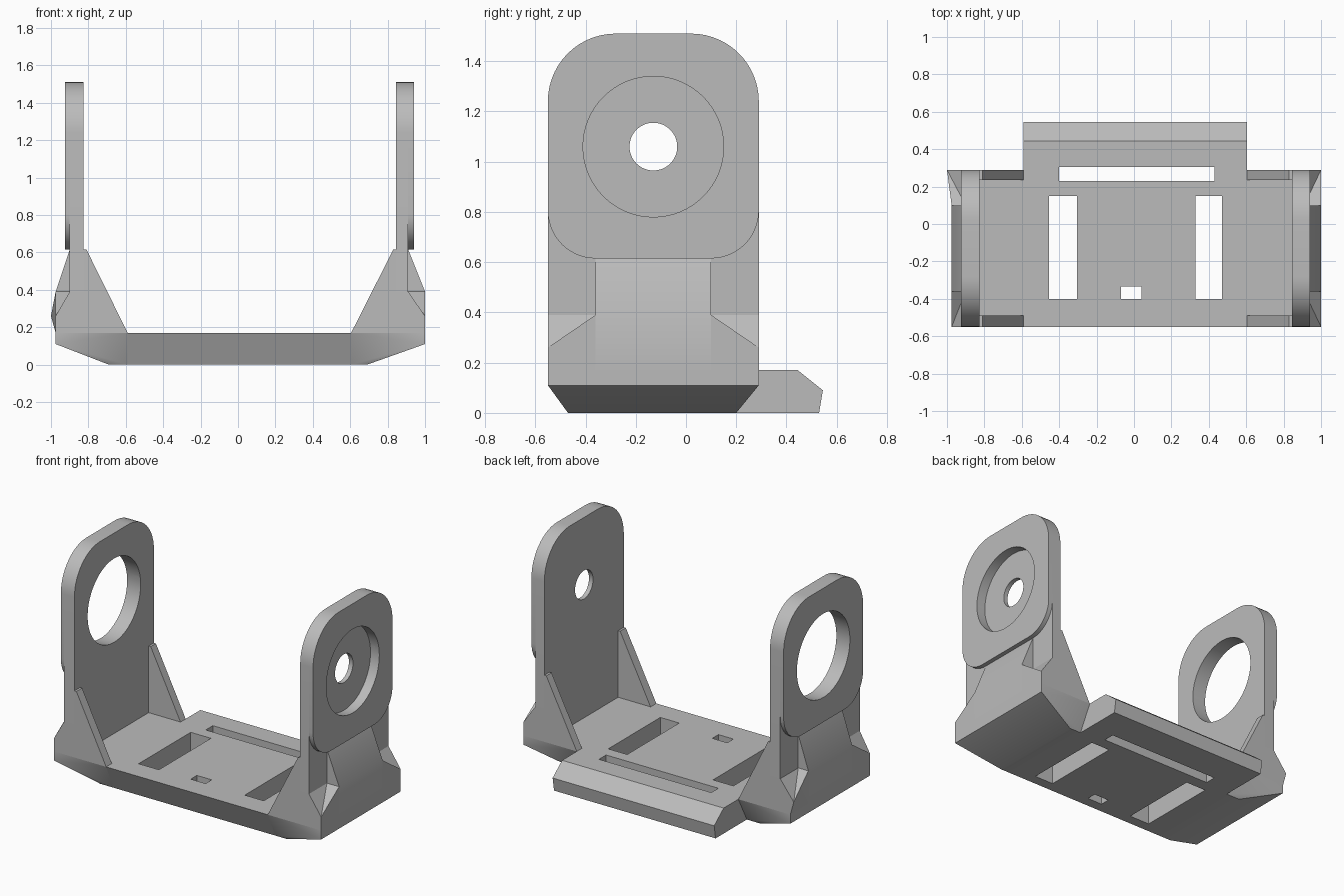
import bpy, bmesh, math
from mathutils import Matrix, Vector

cube = bpy.data.objects.get("Cube")
if cube:
    bpy.data.objects.remove(cube, do_unlink=True)

grey = bpy.data.materials.new("plain grey")
grey.use_nodes = True
grey.diffuse_color = (0.5, 0.5, 0.5, 1)
grey.node_tree.nodes["Principled BSDF"].inputs["Base Color"].default_value = (0.5, 0.5, 0.5, 1)

FRONT, BACK = -0.55, 0.29        # depth of the side walls
FLOOR, SHELF, TOP = 0.17, 0.615, 1.51
MID_Y = (-0.36, 0.10)            # extent of the middle buttress
HOLE_Y, HOLE_Z = -0.13, 1.06


def finish(bm, name):
    bmesh.ops.recalc_face_normals(bm, faces=bm.faces)
    mesh = bpy.data.meshes.new(name)
    bm.to_mesh(mesh)
    bm.free()
    mesh.materials.append(grey)
    ob = bpy.data.objects.new(name, mesh)
    bpy.context.collection.objects.link(ob)
    return ob


def hull(name, points):
    bm = bmesh.new()
    for p in points:
        bm.verts.new(p)
    bmesh.ops.convex_hull(bm, input=bm.verts)
    bmesh.ops.delete(bm, geom=[v for v in bm.verts if not v.link_faces], context='VERTS')
    bmesh.ops.dissolve_limit(bm, angle_limit=0.01, verts=bm.verts, edges=bm.edges)
    return finish(bm, name)


def prism_x(name, profile, x0, x1):
    """Extrude a (y, z) profile along x."""
    bm = bmesh.new()
    face = bm.faces.new([bm.verts.new((x0, y, z)) for y, z in profile])
    out = bmesh.ops.extrude_face_region(bm, geom=[face])
    verts = [v for v in out["geom"] if isinstance(v, bmesh.types.BMVert)]
    bmesh.ops.translate(bm, vec=(x1 - x0, 0, 0), verts=verts)
    return finish(bm, name)


def box(name, x0, x1, y0, y1, z0, z1):
    return prism_x(name, [(y0, z0), (y1, z0), (y1, z1), (y0, z1)], x0, x1)


def cylinder_x(name, radius, x0, x1):
    bm = bmesh.new()
    bmesh.ops.create_cone(bm, cap_ends=True, segments=64, radius1=radius, radius2=radius,
                          depth=abs(x1 - x0))
    place = Matrix.Translation(((x0 + x1) / 2, HOLE_Y, HOLE_Z)) @ Matrix.Rotation(math.pi / 2, 4, 'Y')
    bmesh.ops.transform(bm, matrix=place, verts=bm.verts)
    return finish(bm, name)


def cut(ob, cutters):
    bpy.context.view_layer.objects.active = ob
    for c in cutters:
        mod = ob.modifiers.new("cut", 'BOOLEAN')
        mod.operation, mod.solver, mod.object = 'DIFFERENCE', 'EXACT', c
        bpy.ops.object.modifier_apply(modifier=mod.name)
        bpy.data.objects.remove(c, do_unlink=True)


def rounded(z0, z1, r_low, r_top, steps=14):
    """Rounded (y, z) outline of a side plate; a zero radius keeps the corner."""
    corners = [(BACK, z0, -1, 1, r_low, -90), (BACK, z1, -1, -1, r_top, 0),
               (FRONT, z1, 1, -1, r_top, 90), (FRONT, z0, 1, 1, r_low, 180)]
    pts = []
    for y, z, sy, sz, r, start in corners:
        for i in range(steps + 1 if r else 1):
            a = math.radians(start + 90 * i / steps)
            pts.append((y + sy * r + r * math.cos(a), z + sz * r + r * math.sin(a)))
    return pts


# Floor with back tongue and its slots
floor = prism_x("floor_plate", [(FRONT, FLOOR), (-0.47, 0), (0.53, 0), (0.545, 0.09), (0.445, FLOOR)],
                -0.59, 0.605)
slots = [(-0.455, -0.305, -0.40, 0.15), (0.33, 0.47, -0.40, 0.15),
         (-0.40, 0.43, 0.23, 0.305), (-0.07, 0.04, -0.40, -0.335)]
cut(floor, [box("slot_cutter", *s, -0.1, 0.3) for s in slots])

# Each side: sign, foot, inner wall, wall outside, pad outside, block outside, back corner
sides = [("left", 1, 0.605, 0.845, 0.91, 0.94, 1.0, 1.0),
         ("right", -1, 0.59, 0.825, 0.90, 0.925, 0.975, 1.0)]

for side, s, foot, inner, wall, pad, out, back_out in sides:
    def part(name, points):
        return hull(side + "_" + name, [(s * x, y, z) for x, y, z in points])

    # Chamfered end of the base
    points = []
    for y, y_low in ((FRONT, -0.47), (BACK, 0.20)):
        points += [(foot, y, FLOOR), (foot, y_low, 0), (0.69, y_low, 0),
                   (out, y, 0.11), (out, y, FLOOR)]
    part("base_end", points)

    # Middle buttress with a sloped shoulder
    part("buttress", [(x, y, z) for y in MID_Y for x, z in
                      ((inner, FLOOR), (out, FLOOR), (out, 0.39), (wall, SHELF), (inner, SHELF))])

    # Corner blocks, each split along its valley
    for end, y_mid, y_end, x_end in (("front", MID_Y[0], FRONT, out), ("back", MID_Y[1], BACK, back_out)):
        p1, p2 = (wall, y_mid, 0.39), (out, y_mid, 0.39)
        p3, p4 = (x_end, y_end, 0.26), (wall, y_end, 0.39)
        for label, tops in (("shoulder", [p1, p2, p3]),
                            ("corner", [p1, p3, p4, (inner, y_mid, 0.39), (inner, y_end, 0.39)])):
            feet = [(min(x, out), y, FLOOR) for x, y, z in tops]
            part(end + "_" + label, tops + feet)

    # Inside gussets
    for end, y0, y1 in (("front", FRONT, -0.49), ("back", 0.235, BACK)):
        part(end + "_gusset", [(x, y, z) for y in (y0, y1) for x, z in
                               ((foot, FLOOR), (inner, FLOOR), (inner, SHELF), (inner - 0.015, SHELF))])

    # Upright wall and outer pad, both bored
    upright = prism_x(side + "_wall", rounded(FLOOR, TOP, 0, 0.27), s * inner, s * wall)
    plate = prism_x(side + "_pad", rounded(SHELF, TOP, 0.19, 0.27), s * wall, s * pad)
    for ob in (upright, plate):
        if s > 0:
            bores = [cylinder_x("recess_cutter", 0.28, 0.875, 1.1),
                     cylinder_x("bore_cutter", 0.095, 0.7, 1.1)]
        else:
            bores = [cylinder_x("bore_cutter", 0.28, -0.7, -1.1)]
        cut(ob, bores)

# Smooth the round edges, keep the rest crisp
bpy.ops.object.select_all(action='DESELECT')
for ob in bpy.context.collection.objects:
    if ob.type == 'MESH' and ob.data.materials and ob.data.materials[0] == grey:
        ob.select_set(True)
        bpy.context.view_layer.objects.active = ob
bpy.ops.object.shade_smooth_by_angle(angle=math.radians(30))
